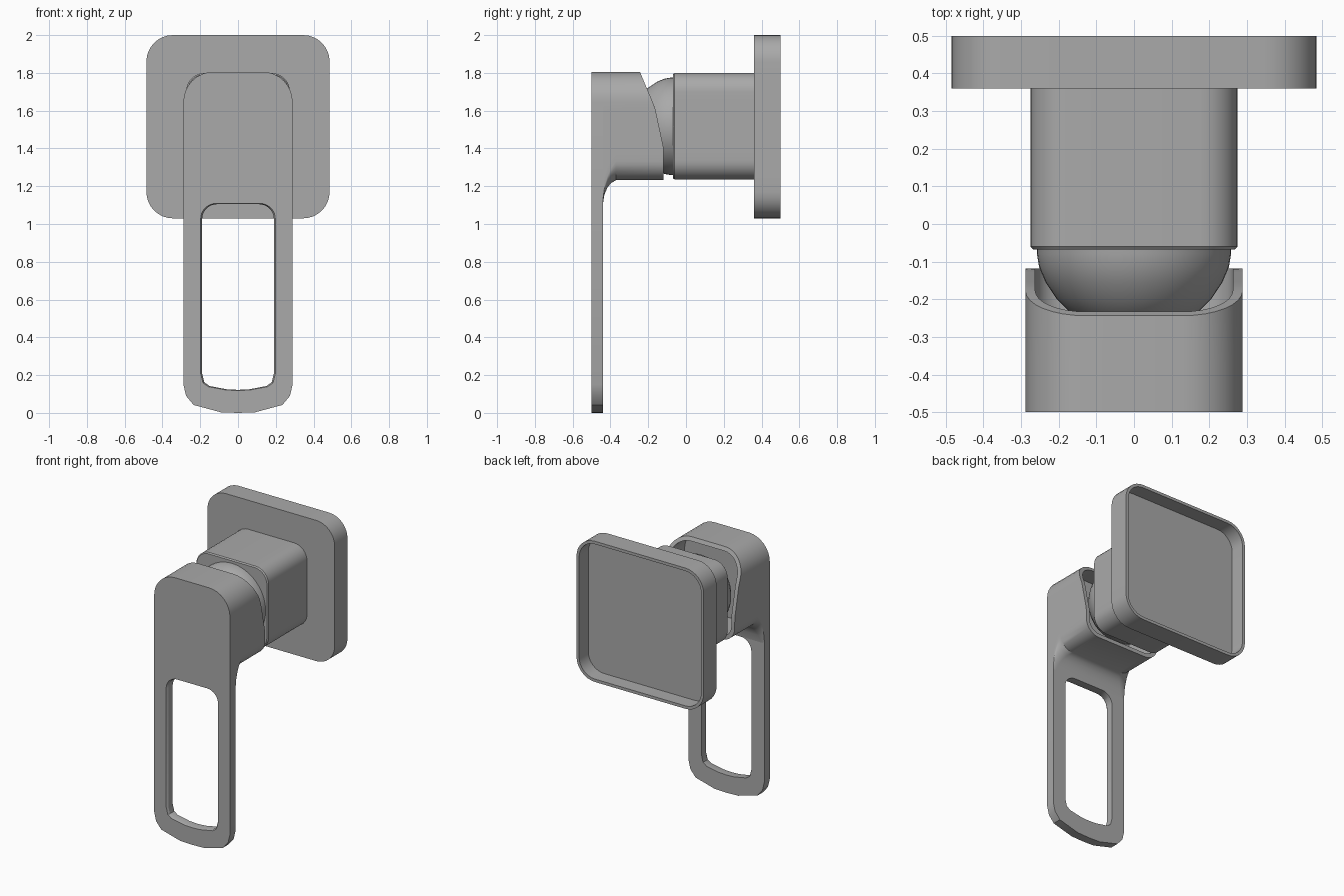
import bpy, bmesh, math

if "Cube" in bpy.data.objects:
    bpy.data.objects.remove(bpy.data.objects["Cube"], do_unlink=True)

COLOUR = (0.40, 0.40, 0.40, 1)
metal = bpy.data.materials.new("brushed grey metal")
metal.use_nodes = True
metal.diffuse_color = COLOUR
metal.node_tree.nodes["Principled BSDF"].inputs["Base Color"].default_value = COLOUR


def loft(name, rings, cap_start=True, cap_end=True, closed=False):
    """Skin a series of equal-length rings of (x, y, z) points."""
    bm = bmesh.new()
    loops = [[bm.verts.new(p) for p in ring] for ring in rings]
    pairs = list(zip(loops, loops[1:]))
    if closed:
        pairs.append((loops[-1], loops[0]))
    for a, b in pairs:
        for i in range(len(a)):
            j = (i + 1) % len(a)
            bm.faces.new((a[i], a[j], b[j], b[i]))
    if cap_start:
        bm.faces.new(loops[0])
    if cap_end:
        bm.faces.new(loops[-1])
    bmesh.ops.recalc_face_normals(bm, faces=bm.faces)
    mesh = bpy.data.meshes.new(name)
    bm.to_mesh(mesh)
    bm.free()
    obj = bpy.data.objects.new(name, mesh)
    bpy.context.collection.objects.link(obj)
    mesh.materials.append(metal)
    bpy.ops.object.select_all(action='DESELECT')
    obj.select_set(True)
    bpy.context.view_layer.objects.active = obj
    bpy.ops.object.shade_smooth_by_angle(angle=math.radians(32))
    return obj


def arc(cx, cz, r, a0, a1, n=8):
    return [(cx + r * math.cos(math.radians(a0 + (a1 - a0) * i / n)),
             cz + r * math.sin(math.radians(a0 + (a1 - a0) * i / n))) for i in range(n + 1)]


def mirrored(half):
    """Close a right-hand half outline that runs from bottom centre to top centre."""
    return half + [(-x, z) for x, z in reversed(half[1:-1])]


def rounded(w, z0, z1, r_low, r_high, steps=8):
    """Rounded rectangle in the xz plane, with extra points along its sides."""
    low, high = z0 + r_low, z1 - r_high
    side = [(w, low + (high - low) * i / steps) for i in range(1, steps)]
    half = [(0, z0)] + arc(w - r_low, low, r_low, -90, 0) + side
    half += arc(w - r_high, high, r_high, 0, 90) + [(0, z1)]
    return mirrored(half)


def at(y, outline):
    return [(x, y, z) for x, z in outline]


# Wall plate, hollow at the back
outer = rounded(0.485, 1.03, 2.0, 0.14, 0.14)
inner = rounded(0.465, 1.05, 1.98, 0.12, 0.12)
loft("wall_plate", [at(0.36, outer), at(0.50, outer), at(0.50, inner), at(0.40, inner)])

# Valve body passing through the plate
body = rounded(0.275, 1.235, 1.80, 0.10, 0.10)
body_lip = rounded(0.268, 1.242, 1.793, 0.093, 0.093)
loft("valve_body", [at(-0.068, body_lip), at(-0.060, body), at(0.388, body)])

# Domed cartridge cover between body and handle
dome = [(0.259, -0.04), (0.258, -0.08), (0.252, -0.115), (0.235, -0.155), (0.205, -0.20),
        (0.165, -0.24), (0.11, -0.27), (0.05, -0.285), (0.01, -0.288)]
loft("cartridge_dome", [[(r * math.cos(t * math.tau / 48), y, 1.517 + r * math.sin(t * math.tau / 48))
                         for t in range(48)] for r, y in dome])

# Flat lever with a long loop opening
HALF, TOP = 0.289, 1.806
lever = mirrored([(0, 0), (0.09, 0.003), (0.235, 0.042), (0.275, 0.09), (HALF, 0.15)]
                 + arc(HALF - 0.16, TOP - 0.16, 0.16, 0, 90) + [(0, TOP)])
opening = mirrored([(0, 0.122), (0.06, 0.125), (0.15, 0.142), (0.178, 0.162), (0.19, 0.21)]
                   + arc(0.11, 1.025, 0.08, 0, 90) + [(0, 1.105)])
opening_lip = [(x * 1.04, 0.615 + (z - 0.615) * 1.008) for x, z in opening]
loft("lever", [at(-0.50, lever), at(-0.44, lever), at(-0.44, opening),
               at(-0.488, opening), at(-0.50, opening_lip)],
     cap_start=False, cap_end=False, closed=True)

# Hollow lever head with a slanted rear rim and a fillet under it
CUT = [(1.0, -0.118), (1.40, -0.118), (1.62, -0.165), (1.72, -0.208), (1.85, -0.262)]


def slanted(outline):
    ring = []
    for x, z in outline:
        for (za, ya), (zb, yb) in zip(CUT, CUT[1:]):
            if za <= z < zb:
                ring.append((x, ya + (yb - ya) * (z - za) / (zb - za), z))
                break
    return ring


fillet = [(-0.44, 1.106, 0.02), (-0.432, 1.155, 0.04), (-0.415, 1.195, 0.06),
          (-0.395, 1.218, 0.08), (-0.37, 1.232, 0.10)]
head = [at(y, rounded(HALF, z, TOP, r, 0.16)) for y, z, r in fillet]
cavity = rounded(0.263, 1.258, 1.78, 0.08, 0.135)
head += [slanted(rounded(HALF, 1.232, TOP, 0.10, 0.16)), slanted(cavity), at(-0.36, cavity)]
loft("lever_head", head, cap_start=False)
